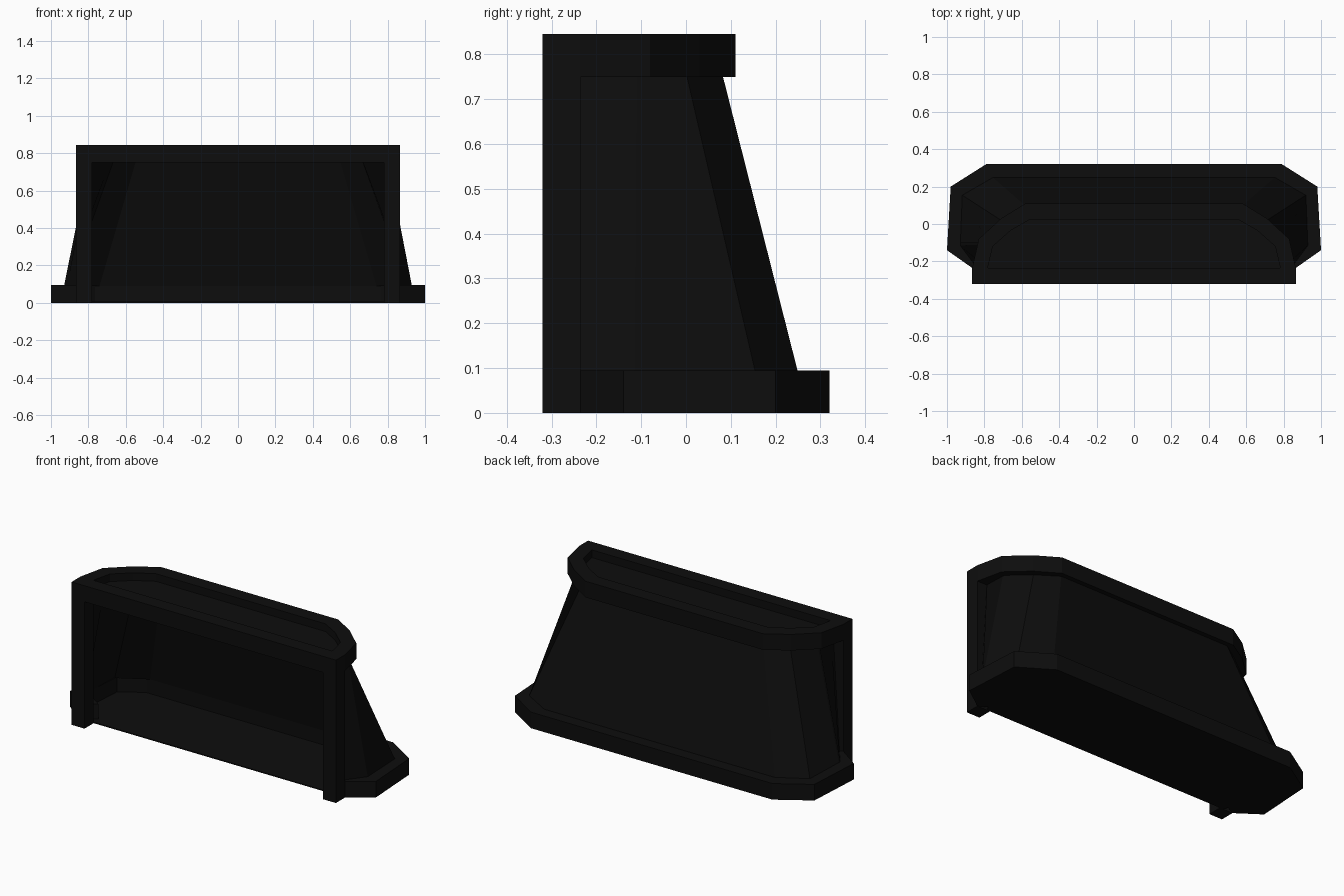
import bpy, bmesh

if "Cube" in bpy.data.objects:
    bpy.data.objects.remove(bpy.data.objects["Cube"])

black = bpy.data.materials.new("black")
black.diffuse_color = (0.004, 0.004, 0.004, 1)
black.use_nodes = True
black.node_tree.nodes["Principled BSDF"].inputs["Base Color"].default_value = black.diffuse_color


def full(half):
    """Mirror a right-hand plan outline (front to back) into a whole outline."""
    return half + [(-x, y) for x, y in reversed(half)]


def finish(name, bm):
    bmesh.ops.recalc_face_normals(bm, faces=bm.faces)
    me = bpy.data.meshes.new(name)
    bm.to_mesh(me)
    bm.free()
    me.materials.append(black)
    ob = bpy.data.objects.new(name, me)
    bpy.context.collection.objects.link(ob)


def band(name, loops, closed):
    """Solid band swept around the plan; loops = 4 section corners as (half outline, z)."""
    bm = bmesh.new()
    v = [[bm.verts.new((x, y, z)) for x, y in full(h)] for h, z in loops]
    n = len(v[0])
    for k in range(4):
        a, b = v[k], v[(k + 1) % 4]
        for i in range(n if closed else n - 1):
            j = (i + 1) % n
            bm.faces.new((a[i], a[j], b[j], b[i]))
    if not closed:
        for i in (0, n - 1):
            bm.faces.new([l[i] for l in v])
    finish(name, bm)


def slab(name, outline, z0, z1):
    bm = bmesh.new()
    f = bm.faces.new([bm.verts.new((x, y, z0)) for x, y in outline])
    r = bmesh.ops.extrude_face_region(bm, geom=[f])
    for g in r["geom"]:
        if isinstance(g, bmesh.types.BMVert):
            g.co.z = z1
    if f.is_valid and len(bm.faces) == len(outline) + 1:
        bm.faces.new([w for w in bm.verts if w.co.z == z0][:len(outline)])
    finish(name, bm)


# plan outlines, right half, front to back
base_out = [(.865, -.235), (1, -.14), (.98, .20), (.79, .32)]
base_in = [(.78, -.19), (.915, -.095), (.898, .153), (.765, .235)]
cap_out = [(.865, -.32), (.865, -.235), (.83, -.08), (.71, .03), (.58, .11)]
cap_in = [(.78, -.235), (.78, -.225), (.755, -.12), (.66, -.035), (.555, .025)]
wall_bot = [(.84, -.235), (.93, -.115), (.93, -.10), (.92, .155), (.755, .25)]
wall_top = [(.80, -.235), (.795, -.11), (.79, -.10), (.68, .0), (.56, .08)]


def inset(half, d):
    return [(x - d, y if y < -.2 else y - d) for x, y in half]


# stepped base, open to the front, with its floor
band("base_rim", [(base_out, 0), (base_in, 0), (base_in, .095), (base_out, .095)], False)
slab("base_floor", full([(.80, -.235), (.82, -.19), (.95, -.11), (.93, .17), (.775, .28)]), 0, .006)

# leaning wall
band("wall", [(wall_bot, .09), (inset(wall_bot, .015), .09),
              (inset(wall_top, .015), .76), (wall_top, .76)], False)

# front posts
for side, s in (("right", 1), ("left", -1)):
    slab("front_post_" + side, [(s * .865, -.32), (s * .865, -.235), (s * .78, -.235), (s * .78, -.32)], 0, .75)

# top rim and the recessed panel inside it
band("top_rim", [(cap_out, .75), (cap_in, .75), (cap_in, .845), (cap_out, .845)], True)
slab("top_panel", full([(.79, -.245), (.79, -.225), (.765, -.115), (.668, -.03), (.56, .035)]), .765, .80)
